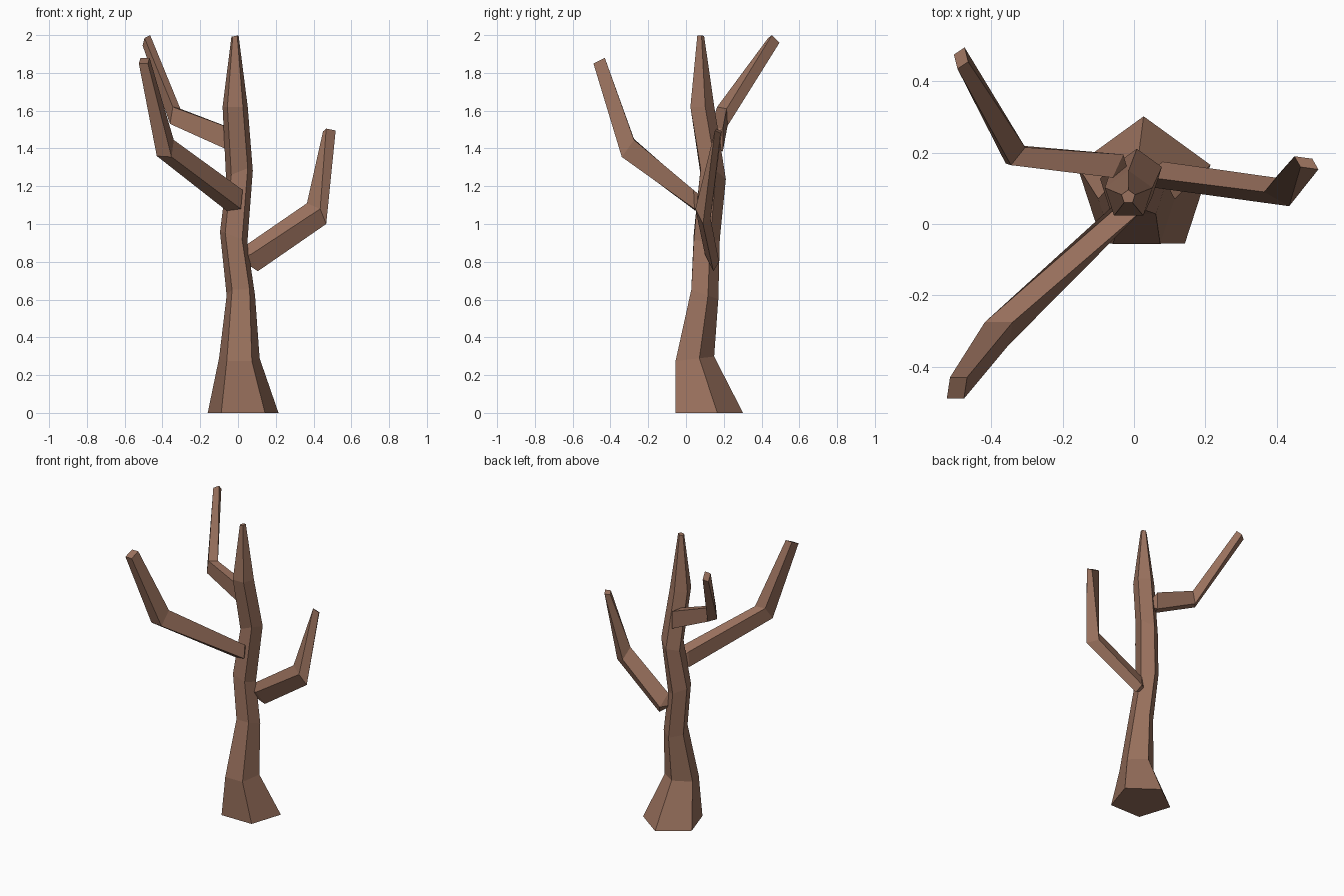
import bpy, bmesh, math
from mathutils import Vector

if "Cube" in bpy.data.objects:
    bpy.data.objects.remove(bpy.data.objects["Cube"])

bark = bpy.data.materials.new("brown_bark")
bark.diffuse_color = (0.32, 0.165, 0.11, 1)
bark.use_nodes = True
bark.node_tree.nodes["Principled BSDF"].inputs["Base Color"].default_value = bark.diffuse_color


def loft(name, rings):
    """Skin a list of equal-sided rings into a closed, flat-faced solid."""
    bm = bmesh.new()
    loops = [[bm.verts.new(p) for p in ring] for ring in rings]
    n = len(loops[0])
    for lo, hi in zip(loops, loops[1:]):
        for i in range(n):
            j = (i + 1) % n
            bm.faces.new((lo[i], lo[j], hi[j], hi[i]))
    bm.faces.new(loops[0][::-1])
    bm.faces.new(loops[-1])
    bmesh.ops.recalc_face_normals(bm, faces=bm.faces)
    me = bpy.data.meshes.new(name)
    bm.to_mesh(me)
    bm.free()
    me.materials.append(bark)
    ob = bpy.data.objects.new(name, me)
    bpy.context.collection.objects.link(ob)


def pentagon(x, y, z, r, tilt_x, tilt_y):
    """Five-sided ring with a corner at the back, tilted by slopes."""
    pts = []
    for i in range(5):
        a = math.radians(90 + 72 * i)
        dx, dy = r * math.cos(a), r * math.sin(a)
        pts.append(Vector((x + dx, y + dy, z + tilt_x * dx + tilt_y * dy)))
    return pts


def branch(name, root, sections):
    """Four-sided branch; each section is three corners of a parallelogram."""
    rings = []
    for s in sections:
        a, b, d = (Vector(p) for p in s)
        rings.append([a, b, b + d - a, d])
    # sink the foot of the branch into the trunk
    foot = [p.lerp(Vector(root), 0.6) for p in rings[0]]
    loft(name, [foot] + rings)


# Trunk: x, y, z, radius, slope in x, slope in y
loft("trunk", [pentagon(*r) for r in [
    (0.027, 0.105, 0.00, 0.197, 0.0, 0.0),
    (0.007, 0.036, 0.285, 0.113, 0.0, 0.12),
    (0.015, 0.092, 0.63, 0.079, 0.0, -0.35),
    (-0.023, 0.103, 0.93, 0.076, -0.4, -0.1),
    (0.008, 0.137, 1.26, 0.074, 0.4, -0.3),
    (-0.015, 0.080, 1.62, 0.070, 0.0, 0.0),
    (-0.016, 0.076, 1.995, 0.020, 0.2, 0.0),
]])

# Lower branch on the right
branch("right_branch", (0.0, 0.11, 0.82), [
    ((0.045, 0.13, 0.89), (0.07, 0.10, 0.84), (0.08, 0.175, 0.80)),
    ((0.365, 0.09, 1.11), (0.435, 0.05, 1.08), (0.397, 0.13, 1.03)),
    ((0.45, 0.19, 1.49), (0.467, 0.16, 1.505), (0.50, 0.183, 1.48)),
])

# Middle branch reaching to the front left
branch("front_left_branch", (-0.01, 0.115, 1.12), [
    ((-0.05, 0.045, 1.17), (0.025, 0.04, 1.18), (-0.06, 0.05, 1.07)),
    ((-0.418, -0.275, 1.45), (-0.34, -0.275, 1.445), (-0.43, -0.34, 1.36)),
    ((-0.516, -0.43, 1.88), (-0.468, -0.43, 1.88), (-0.525, -0.49, 1.85)),
])

# Upper branch reaching to the back left
branch("back_left_branch", (-0.005, 0.11, 1.44), [
    ((-0.06, 0.13, 1.515), (-0.03, 0.195, 1.505), (-0.06, 0.13, 1.395)),
    ((-0.345, 0.165, 1.62), (-0.305, 0.215, 1.61), (-0.36, 0.17, 1.53)),
    ((-0.495, 0.435, 1.985), (-0.465, 0.455, 2.0), (-0.505, 0.475, 1.945)),
])
